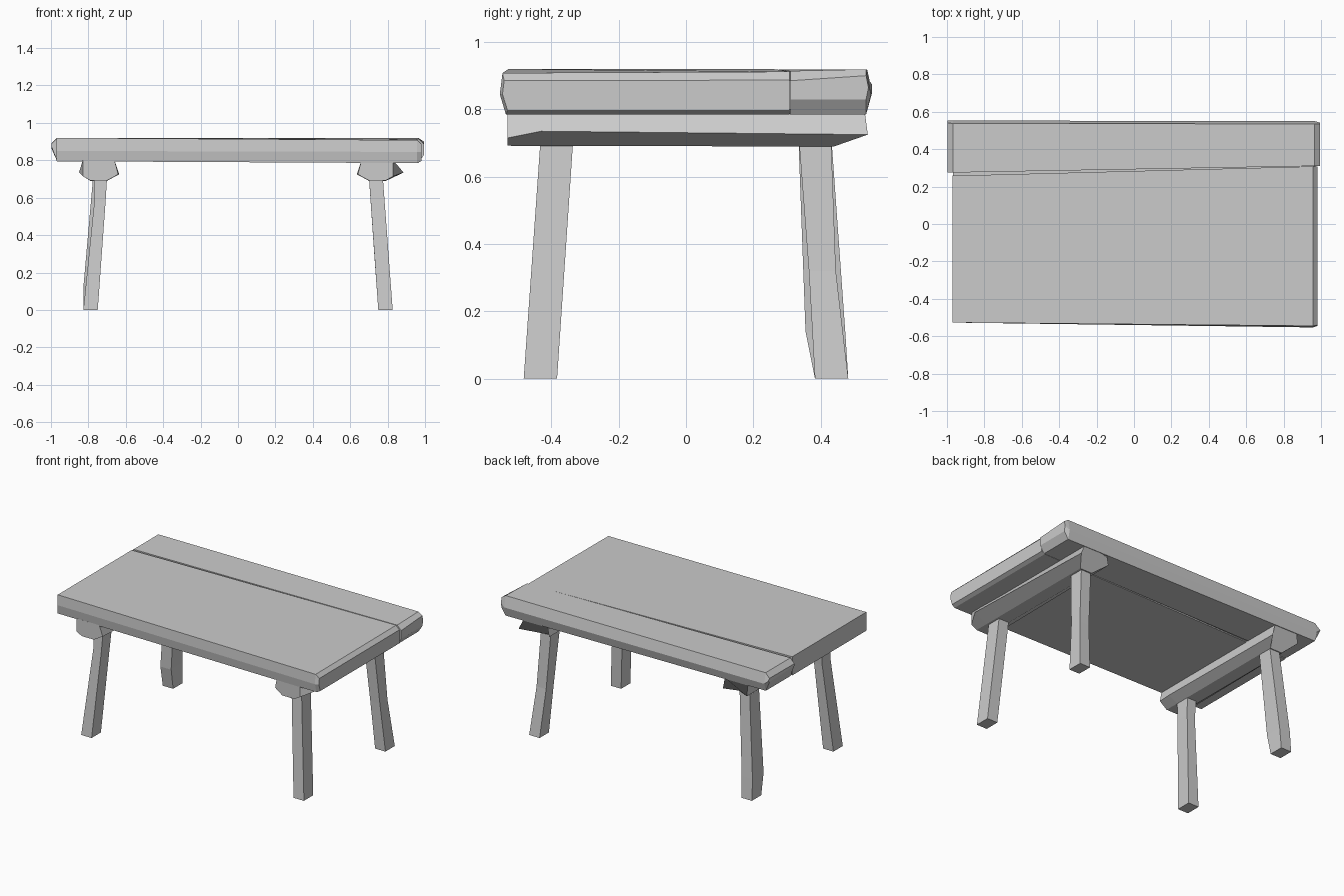
import bpy, bmesh


def loft(name, rings):
    """Skin matching rings of points into a closed flat-faced solid."""
    bm = bmesh.new()
    loops = [[bm.verts.new(p) for p in ring] for ring in rings]
    for a, b in zip(loops, loops[1:]):
        n = len(a)
        for i in range(n):
            j = (i + 1) % n
            bm.faces.new((a[i], a[j], b[j], b[i]))
    bm.faces.new(loops[0])
    bm.faces.new(loops[-1])
    bmesh.ops.recalc_face_normals(bm, faces=bm.faces[:])
    mesh = bpy.data.meshes.new(name)
    bm.to_mesh(mesh)
    bm.free()
    obj = bpy.data.objects.new(name, mesh)
    bpy.context.collection.objects.link(obj)
    return obj


def section_x(x, pts):
    return [(x, y, z) for y, z in pts]


def rect(x0, x1, y0, y1, z):
    return [(x0, y0, z), (x1, y0, z), (x1, y1, z), (x0, y1, z)]


# Wide front plank: square left end, worn and chamfered right end
loft("front_plank", [
    section_x(-0.97, [(-0.527, 0.795), (-0.527, 0.85), (-0.527, 0.92), (0.258, 0.92), (0.258, 0.795)]),
    section_x(0.958, [(-0.535, 0.785), (-0.553, 0.845), (-0.545, 0.908), (0.308, 0.912), (0.308, 0.785)]),
    section_x(0.982, [(-0.53, 0.797), (-0.545, 0.845), (-0.54, 0.885), (0.308, 0.887), (0.308, 0.797)]),
])

# Narrow back plank, slightly proud at both ends, leaving a tapered groove
loft("back_plank", [
    section_x(-0.998, [(0.275, 0.875), (0.275, 0.888), (0.54, 0.89), (0.552, 0.875), (0.54, 0.865)]),
    section_x(-0.968, [(0.275, 0.797), (0.275, 0.919), (0.538, 0.919), (0.553, 0.85), (0.535, 0.797)]),
    section_x(0.965, [(0.310, 0.785), (0.310, 0.914), (0.535, 0.919), (0.55, 0.845), (0.535, 0.785)]),
    section_x(0.995, [(0.310, 0.83), (0.310, 0.885), (0.535, 0.9), (0.542, 0.865), (0.535, 0.83)]),
])

# Groove floor between the planks
loft("groove_floor", [
    section_x(-0.968, [(0.25, 0.80), (0.25, 0.885), (0.285, 0.885), (0.285, 0.80)]),
    section_x(0.97, [(0.30, 0.80), (0.30, 0.885), (0.32, 0.885), (0.32, 0.80)]),
])

# Six-sided cross bars under the top, (x, z) corners listed from outside
for side, label in ((-1, "left"), (1, "right")):
    out = 0.85 if side < 0 else 0.885
    front = [(0.83, 0.80, -0.53), (0.83, 0.715, -0.53), (0.79, 0.692, -0.53),
             (0.70, 0.692, -0.53), (0.64, 0.725, -0.52), (0.66, 0.80, -0.53)]
    mid = [(0.83, 0.80, -0.43), (out, 0.735, -0.43), (0.79, 0.691, -0.43),
           (0.70, 0.691, -0.43), (0.635, 0.725, -0.43), (0.66, 0.80, -0.43)]
    back = [(0.83, 0.80, 0.53), (out - 0.02, 0.725, 0.54), (0.79, 0.69, 0.44),
            (0.70, 0.69, 0.44), (0.645, 0.725, 0.53), (0.66, 0.80, 0.53)]
    loft(label + "_cross_bar",
         [[(side * x, y, z) for x, z, y in ring] for ring in (front, mid, back)])

# Four splayed square legs; the left back one bulges near the foot
for sx, xl in ((-1, "left"), (1, "right")):
    for sy, yl in ((-1, "front"), (1, "back")):
        foot = rect(sx * 0.827, sx * 0.75, sy * 0.482, sy * 0.383, 0)
        top = rect(sx * 0.772, sx * 0.698, sy * 0.43, sy * 0.333, 0.74)
        rings = [foot, top]
        if sx < 0 and sy > 0:
            rings.insert(1, rect(-0.825, -0.745, 0.473, 0.355, 0.14))
        elif sy > 0:
            rings.insert(1, rect(0.798, 0.727, 0.445, 0.365, 0.32))
        elif sx < 0:
            rings.insert(1, rect(-0.768, -0.708, -0.437, -0.347, 0.58))
        loft(xl + "_" + yl + "_leg", rings)
